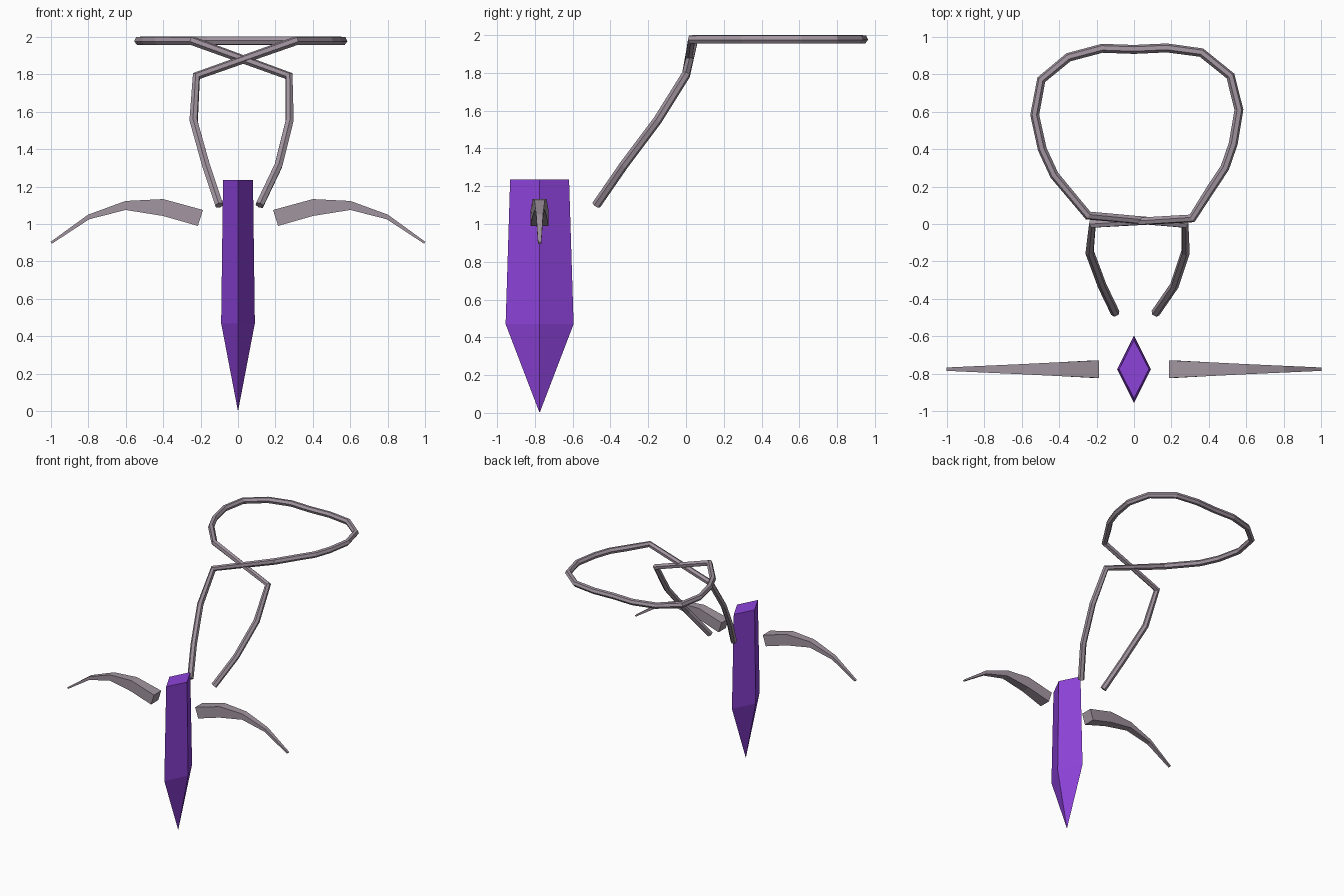
import bpy, bmesh

if "Cube" in bpy.data.objects:
    bpy.data.objects.remove(bpy.data.objects["Cube"])

def material(name, rgb):
    m = bpy.data.materials.new(name)
    m.diffuse_color = (*rgb, 1)
    m.use_nodes = True
    m.node_tree.nodes["Principled BSDF"].inputs["Base Color"].default_value = m.diffuse_color
    return m

PURPLE = material("crystal purple", (0.27, 0.055, 0.70))
TAUPE = material("dusty taupe", (0.36, 0.30, 0.35))
CY = -0.775  # depth of the pendant

def loft(name, rings, mat):
    """Skin a list of equally sized rings into a closed flat-shaded mesh."""
    bm = bmesh.new()
    vs = [[bm.verts.new(p) for p in r] for r in rings]
    n = len(rings[0])
    for a, b in zip(vs, vs[1:]):
        for i in range(n):
            j = (i + 1) % n
            bm.faces.new((a[i], a[j], b[j], b[i]))
    bm.faces.new(vs[0])
    bm.faces.new(vs[-1])
    bmesh.ops.remove_doubles(bm, verts=bm.verts, dist=0.0005)
    bmesh.ops.recalc_face_normals(bm, faces=bm.faces)
    me = bpy.data.meshes.new(name)
    bm.to_mesh(me)
    bm.free()
    me.materials.append(mat)
    ob = bpy.data.objects.new(name, me)
    bpy.context.collection.objects.link(ob)
    return ob

# Crystal pendant: diamond section, flat top, pointed bottom
def diamond(z, rx, ry):
    return [(rx, CY, z), (0, CY + ry, z), (-rx, CY, z), (0, CY - ry, z)]

loft("crystal", [diamond(0.005, 0.001, 0.002), diamond(0.47, 0.09, 0.18),
                 diamond(1.235, 0.08, 0.156)], PURPLE)

# Side horns: curved, tapering boxes (x, z) top, (x, z) bottom, half depth
horn = [((0.187, 1.075), (0.214, 0.99), 0.047),
        ((0.40, 1.133), (0.40, 1.043), 0.037),
        ((0.60, 1.123), (0.60, 1.075), 0.027),
        ((0.80, 1.050), (0.795, 1.025), 0.018),
        ((1.0, 0.905), (0.993, 0.895), 0.009)]
for side, s in (("right", 1), ("left", -1)):
    loft(side + "_horn",
         [[(s * t[0], CY - d, t[1]), (s * t[0], CY + d, t[1]),
           (s * b[0], CY + d, b[1]), (s * b[0], CY - d, b[1])]
          for t, b, d in horn], TAUPE)

# Cord: left strand crosses to the right, round the neck, crosses back
left = [(-0.10, -0.475, 1.10), (-0.17, -0.33, 1.31),
        (-0.237, -0.15, 1.55), (-0.222, 0.0, 1.79)]
right = [(0.272, 0.0, 1.79), (0.275, -0.15, 1.55),
         (0.215, -0.33, 1.31), (0.115, -0.475, 1.10)]
loop = [(0.31, 0.03), (0.41, 0.187), (0.485, 0.30), (0.53, 0.43),
        (0.56, 0.61), (0.515, 0.79), (0.36, 0.915), (0.175, 0.94),
        (0, 0.932), (-0.17, 0.938), (-0.35, 0.89), (-0.495, 0.77),
        (-0.53, 0.583), (-0.49, 0.40), (-0.425, 0.26), (-0.245, 0.045)]
path = left + [(x, y, 1.978) for x, y in loop] + right

cu = bpy.data.curves.new("cord", 'CURVE')
cu.dimensions = '3D'
cu.bevel_depth = 0.024
cu.bevel_resolution = 1      # six-sided
cu.use_fill_caps = True
sp = cu.splines.new('POLY')
sp.points.add(len(path) - 1)
for p, c in zip(sp.points, path):
    p.co = (*c, 1)
sp.use_smooth = False
cu.materials.append(TAUPE)
cord = bpy.data.objects.new("cord", cu)
bpy.context.collection.objects.link(cord)
bpy.context.view_layer.objects.active = cord
cord.select_set(True)
bpy.ops.object.convert(target='MESH')
bpy.ops.object.shade_flat()
